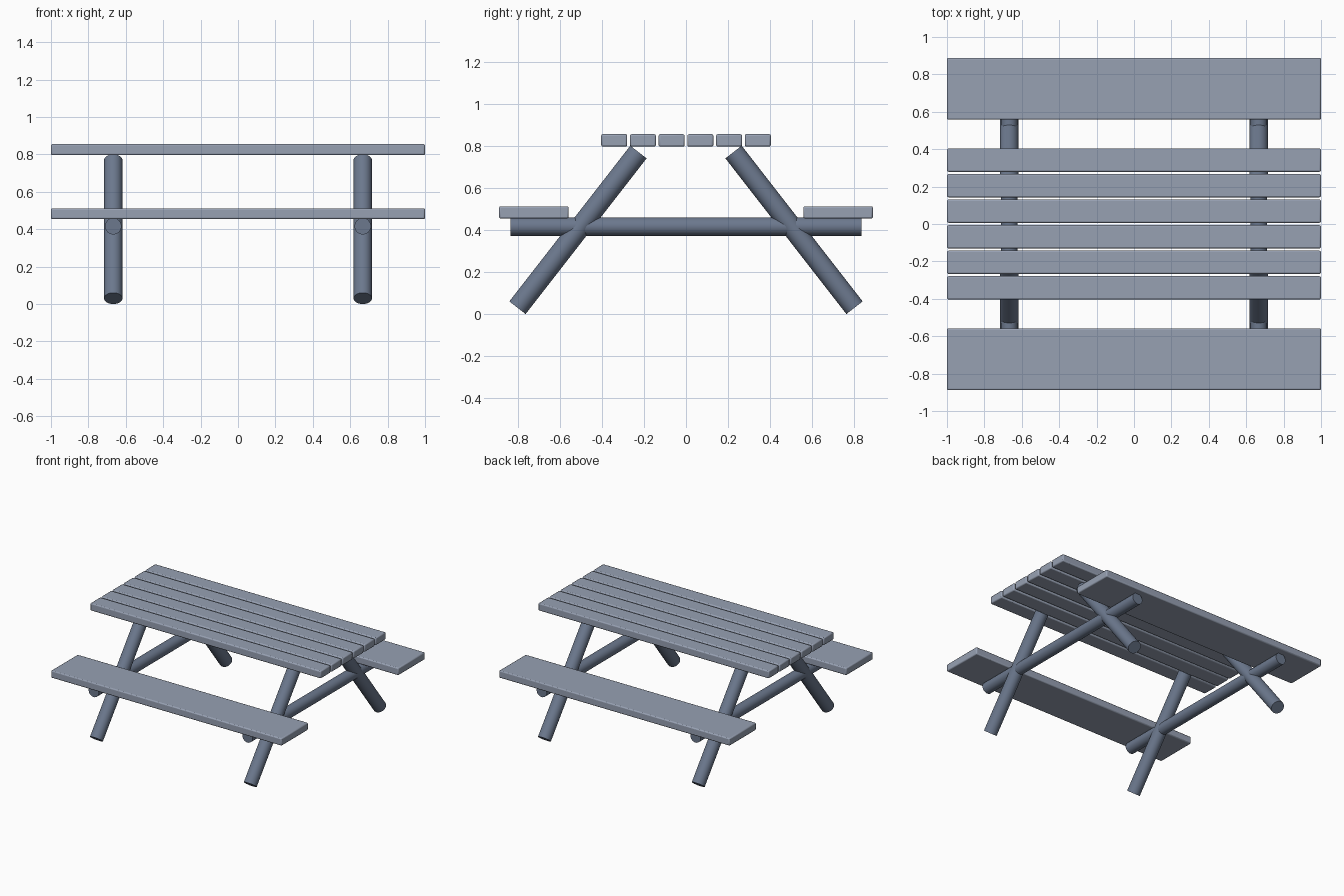
import bpy
from mathutils import Vector

if "Cube" in bpy.data.objects:
    bpy.data.objects.remove(bpy.data.objects["Cube"])


def material(name, rgb):
    mat = bpy.data.materials.new(name)
    mat.diffuse_color = (*rgb, 1)
    mat.use_nodes = True
    mat.node_tree.nodes["Principled BSDF"].inputs["Base Color"].default_value = mat.diffuse_color
    return mat


board_mat = material("board_slate", (0.31, 0.355, 0.45))
pole_mat = material("pole_slate", (0.15, 0.19, 0.27))


def finish(ob, name, mat):
    ob.name = name
    ob.data.materials.append(mat)
    bpy.ops.object.select_all(action='DESELECT')
    ob.select_set(True)
    bpy.context.view_layer.objects.active = ob
    bpy.ops.object.shade_smooth_by_angle()


def board(name, y, z0, z1, width):
    bpy.ops.mesh.primitive_cube_add(size=1, location=(0, y, (z0 + z1) / 2))
    ob = bpy.context.object
    ob.scale = (2, width, z1 - z0)
    bpy.ops.object.transform_apply(location=False, rotation=False, scale=True)
    bev = ob.modifiers.new("soft_edges", 'BEVEL')
    bev.width = 0.008
    bev.segments = 2
    finish(ob, name, board_mat)


def pole(name, a, b, radius):
    a, b = Vector(a), Vector(b)
    bpy.ops.mesh.primitive_cylinder_add(vertices=32, radius=radius,
                                        depth=(b - a).length, location=(a + b) / 2)
    ob = bpy.context.object
    ob.rotation_euler = (b - a).to_track_quat('Z', 'Y').to_euler()
    finish(ob, name, pole_mat)


# Table top slats
for i in range(6):
    board(f"table_slat_{i + 1}", (i - 2.5) * 0.1365, 0.796, 0.855, 0.124)

# Benches
for side, s in (("front", -1), ("back", 1)):
    board(f"{side}_bench", s * 0.723, 0.454, 0.512, 0.331)

# Two A-frames: splayed legs and a crossbeam each
for end, x in (("left", -0.667), ("right", 0.667)):
    pole(f"{end}_crossbeam", (x, -0.835, 0.416), (x, 0.835, 0.416), 0.044)
    for side, s in (("front", -1), ("back", 1)):
        pole(f"{end}_{side}_leg", (x, s * 0.801, 0.030), (x, s * 0.226, 0.770), 0.049)
